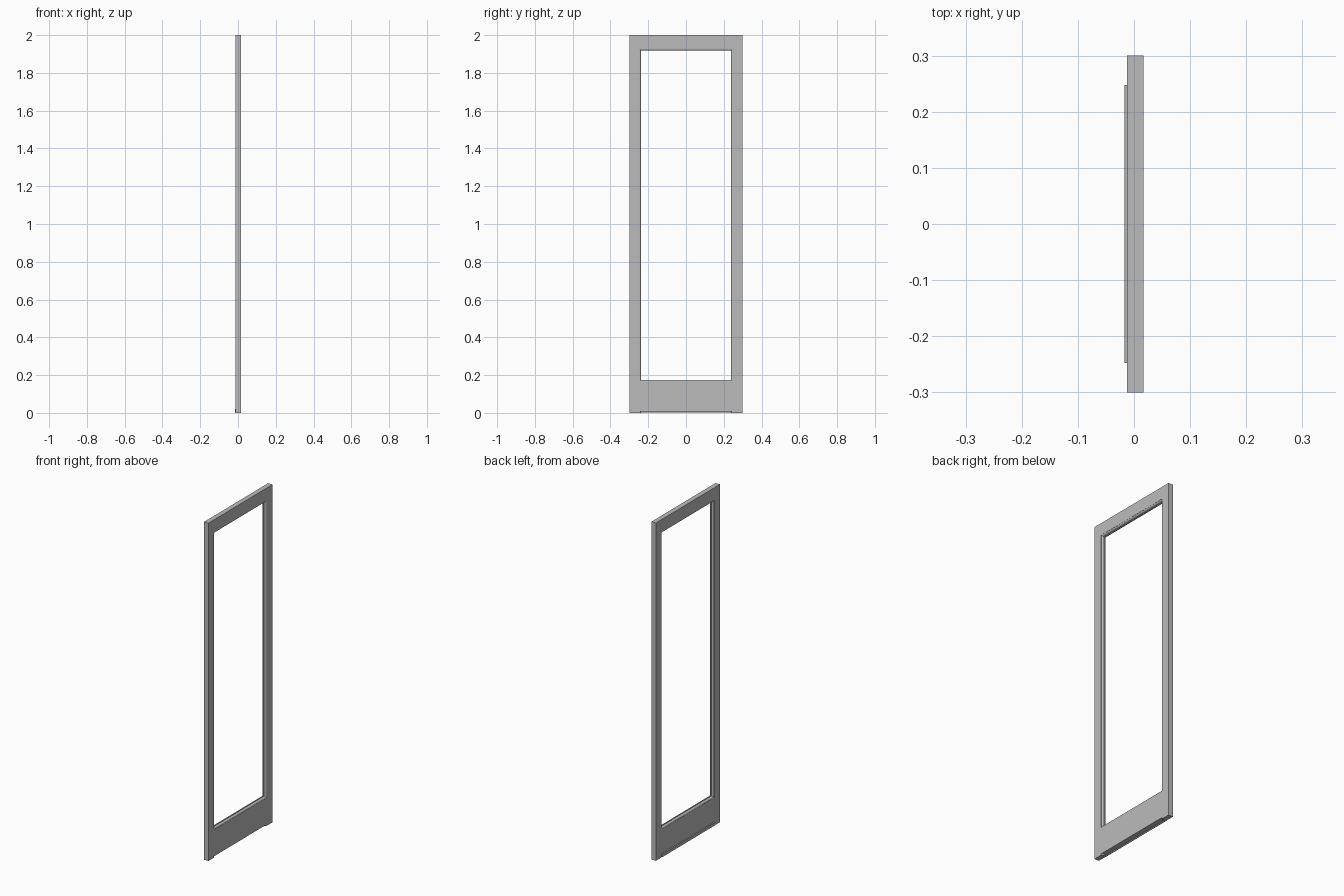
import bpy
import bmesh
from math import sin, cos, pi

cube = bpy.data.objects.get("Cube")
if cube:
    bpy.data.objects.remove(cube, do_unlink=True)

grey = bpy.data.materials.new("plain grey")
grey.use_nodes = True
grey.diffuse_color = (0.5, 0.5, 0.5, 1)
grey.node_tree.nodes["Principled BSDF"].inputs["Base Color"].default_value = (0.5, 0.5, 0.5, 1)

MID, HALF = 0.002, 0.0145       # centre and half of the door thickness
BEAD = 0.009                    # depth of the moulded inner edge
SLOT = 0.002                    # half width of the glazing slot


def moulded_profile(outer, shoulder):
    """Section (x, d): flat outer edge, rounded bead and slot on the inner edge."""
    s = 1 if shoulder > outer else -1
    lip = 0.004
    run = HALF - lip - 0.001
    half = [(HALF, outer), (HALF, shoulder)]
    for i in range(7):
        a = i / 6 * pi / 2
        half.append((lip + run * cos(a), shoulder + s * BEAD * sin(a)))
    half += [(SLOT, shoulder + s * BEAD), (SLOT, shoulder)]
    mirrored = [(-x, d) for x, d in reversed(half)]
    return [(MID + x, d) for x, d in half + mirrored]


def extrude(name, profile, start, end, place):
    """Extrude a section between two positions; place maps (x, d, t) to 3D."""
    bm = bmesh.new()
    rings = [[bm.verts.new(place(x, d, t)) for x, d in profile] for t in (start, end)]
    n = len(profile)
    for i in range(n):
        j = (i + 1) % n
        bm.faces.new((rings[0][i], rings[0][j], rings[1][j], rings[1][i]))
    for ring in rings:
        bm.faces.new(ring)
    bmesh.ops.recalc_face_normals(bm, faces=bm.faces)
    mesh = bpy.data.meshes.new(name)
    bm.to_mesh(mesh)
    bm.free()
    obj = bpy.data.objects.new(name, mesh)
    mesh.materials.append(grey)
    bpy.context.collection.objects.link(obj)
    return obj


def upright(x, d, t):
    return (x, d, t)


def level(x, d, t):
    return (x, t, d)


# Stiles on both long sides
for name, side in (("front_stile", -1), ("back_stile", 1)):
    extrude(name, moulded_profile(side * 0.3, side * 0.247), 0, 2, upright)

# Rails fitted between the stiles
extrude("top_rail", moulded_profile(2, 1.927), -0.247, 0.247, level)
extrude("bottom_rail", moulded_profile(0.008, 0.166), -0.247, 0.247, level)

# Weather strip along the foot of the outer face
strip = [(-0.0165, 0.002), (-0.0125, 0.002), (-0.0125, 0.022), (-0.0165, 0.019)]
extrude("weather_strip", strip, -0.248, 0.248, level)
